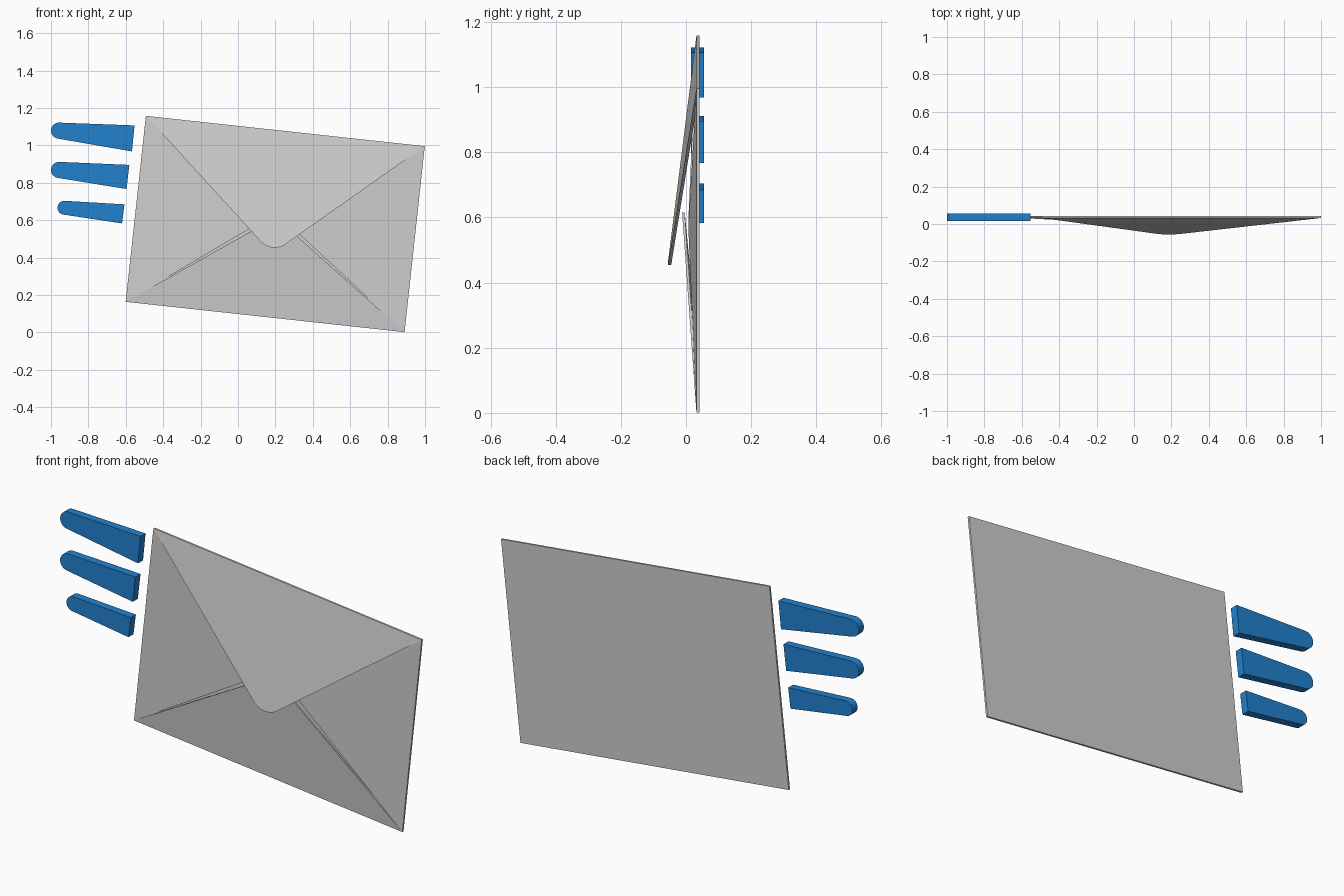
import bpy, bmesh, math
from mathutils import Vector, Matrix

if "Cube" in bpy.data.objects:
    bpy.data.objects.remove(bpy.data.objects["Cube"])


def material(name, rgb):
    m = bpy.data.materials.new(name)
    m.diffuse_color = (*rgb, 1)
    m.use_nodes = True
    m.node_tree.nodes["Principled BSDF"].inputs["Base Color"].default_value = m.diffuse_color
    return m


GREY = material("paper grey", (0.62, 0.62, 0.62))
BLUE = material("streak blue", (0.016, 0.22, 0.62))

W, H = 0.75, 0.5                # half width and half height of the envelope
FRONT, SHEET = 0.032, 0.01      # front of the back panel, paper thickness
TILT = Matrix.Translation((0.199, 0, 0.58)) @ Matrix.Rotation(math.radians(6.2), 4, 'Y')


def slab(name, front, thick, mat, matrix=Matrix()):
    """Closed plate: outline of (x, y, z) front points, extruded towards +y."""
    bm = bmesh.new()
    a = [bm.verts.new(p) for p in front]
    b = [bm.verts.new((p[0], p[1] + thick, p[2])) for p in front]
    bm.faces.new(a)
    bm.faces.new(b[::-1])
    n = len(a)
    for i in range(n):
        bm.faces.new((a[i], b[i], b[(i + 1) % n], a[(i + 1) % n]))
    bmesh.ops.recalc_face_normals(bm, faces=bm.faces)
    bm.transform(matrix)
    me = bpy.data.meshes.new(name)
    bm.to_mesh(me)
    bm.free()
    me.materials.append(mat)
    ob = bpy.data.objects.new(name, me)
    bpy.context.collection.objects.link(ob)
    return ob


def arc(cx, cz, r, start, end, n):
    return [(cx + r * math.cos(math.radians(start + (end - start) * i / n)),
             cz + r * math.sin(math.radians(start + (end - start) * i / n)))
            for i in range(n + 1)]


# Back panel
slab("back_panel", [(-W, FRONT, -H), (W, FRONT, -H), (W, FRONT, H), (-W, FRONT, H)],
     SHEET, GREY, TILT)

# Side flaps, leaning slightly forward
for side, s in (("left", -1), ("right", 1)):
    slab(side + "_flap", [(s * W, FRONT, -H), (s * W, FRONT, H), (s * 0.08, 0.007, 0)],
         0.008, GREY, TILT)

# Bottom flap, in front of the side flaps
slab("bottom_flap", [(-W, FRONT, -H), (W, FRONT, -H), (0, -0.012, 0.036)],
     0.008, GREY, TILT)

# Top flap with rounded tip, leaning furthest forward
apex, r = -0.16, 0.1
slope = math.degrees(math.atan2(H - apex, W))
cz = apex + r / math.cos(math.radians(slope))
tip = cz - r
outline = [(-W, H)] + arc(0, cz, r, 270 - slope, 270 + slope, 14) + [(W, H)]
slab("top_flap", [(x, FRONT - (FRONT + 0.056) * (H - z) / (H - tip), z) for x, z in outline],
     SHEET, GREY, TILT)

# Motion streaks: tapered bars with a round outer end
# (centre x, centre z, radius, inner top corner, inner bottom corner)
streaks = [
    (-0.957, 1.079, 0.043, (-0.553, 1.107), (-0.567, 0.968)),
    (-0.957, 0.869, 0.043, (-0.581, 0.896), (-0.596, 0.767)),
    (-0.928, 0.667, 0.037, (-0.607, 0.685), (-0.620, 0.583)),
]
for i, (cx, cz, r, top, bottom) in enumerate(streaks):
    pts = [top] + arc(cx, cz, r, 88, 261, 14) + [bottom]
    slab(f"streak_{i + 1}", [(x, 0.016, z) for x, z in pts], 0.04, BLUE)
